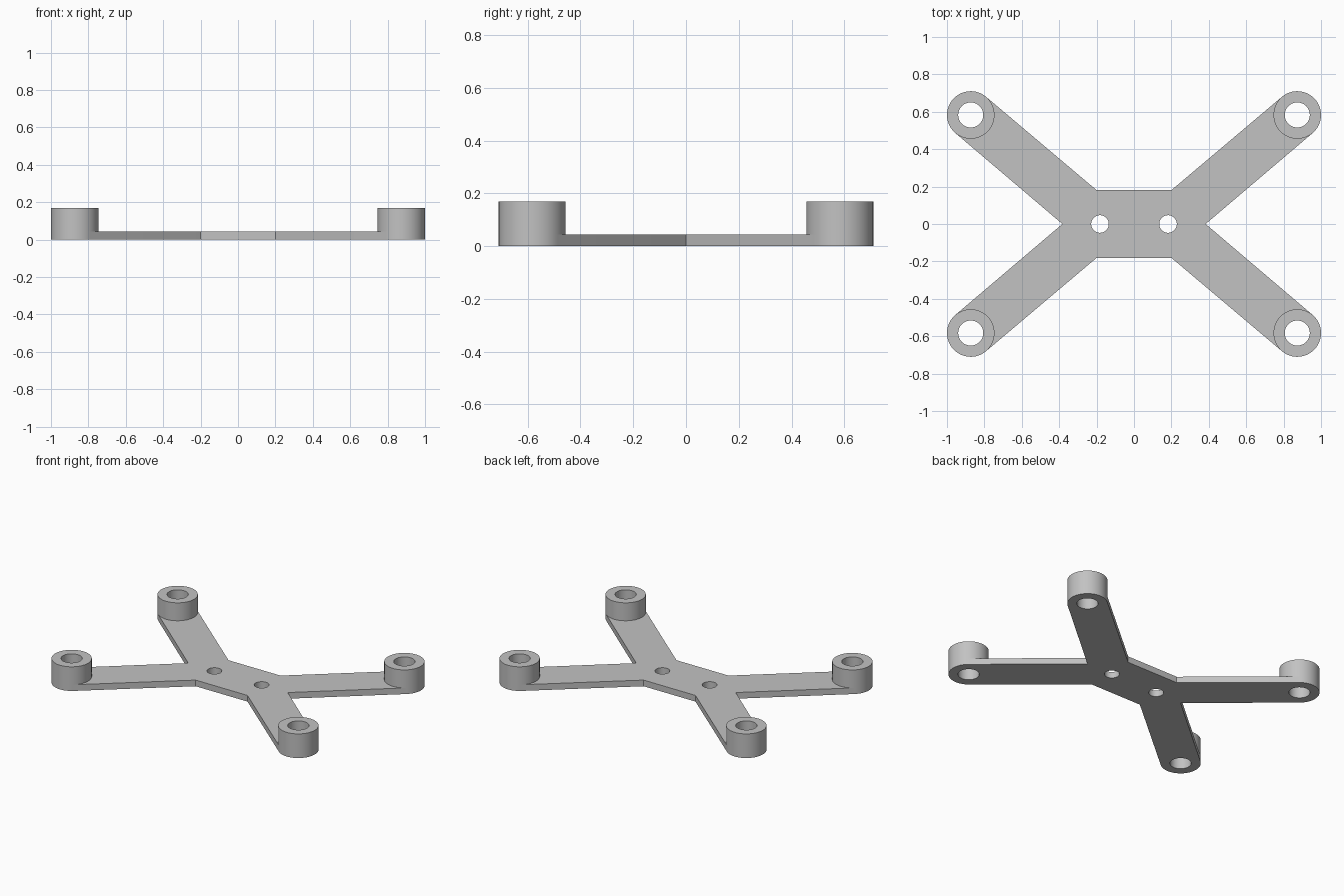
import bpy, bmesh
from math import sin, cos, pi, radians
from mathutils import Vector

if "Cube" in bpy.data.objects:
    bpy.data.objects.remove(bpy.data.objects["Cube"], do_unlink=True)

PLATE_H, BOSS_H = 0.043, 0.168
BOSS_X, BOSS_Y, BOSS_R, BORE_R = 0.873, 0.583, 0.127, 0.067
HUB_X, HUB_Y, NOTCH_X = 0.2, 0.181, 0.383
SCREW_X, SCREW_R = 0.182, 0.047
ARM_ANGLE = radians(40.25)
SEG = 64

grey = bpy.data.materials.new("plain grey")
grey.use_nodes = True
colour = (0.54, 0.54, 0.54, 1)
grey.diffuse_color = colour
grey.node_tree.nodes["Principled BSDF"].inputs["Base Color"].default_value = colour


def circle(cx, cy, r, start=ARM_ANGLE, n=SEG):
    return [(cx + r * cos(start + 2 * pi * i / n),
             cy + r * sin(start + 2 * pi * i / n)) for i in range(n)]


def finish(obj):
    obj.data.materials.clear()
    obj.data.materials.append(grey)
    bpy.ops.object.select_all(action='DESELECT')
    obj.select_set(True)
    bpy.context.view_layer.objects.active = obj
    bpy.ops.object.shade_smooth_by_angle(angle=radians(30))


# Outline of one arm: hub corner, rounded tip, side notch
quarter = [(HUB_X, HUB_Y)]
for i in range(SEG // 2 + 1):
    a = ARM_ANGLE + pi / 2 - 2 * pi * i / SEG
    quarter.append((BOSS_X + BOSS_R * cos(a), BOSS_Y + BOSS_R * sin(a)))
right_half = quarter + [(NOTCH_X, 0)] + [(x, -y) for x, y in reversed(quarter)]
outline = right_half + [(-x, y) for x, y in reversed(right_half)]

# Flat cross-shaped plate with its six through holes
loops = [outline] + [circle(s * SCREW_X, 0, SCREW_R) for s in (-1, 1)]
for sx in (-1, 1):
    for sy in (-1, 1):
        loops.append([(sx * x, sy * y) for x, y in circle(BOSS_X, BOSS_Y, BORE_R)])
curve = bpy.data.curves.new("plate_outline", 'CURVE')
curve.dimensions = '2D'
curve.fill_mode = 'BOTH'
curve.extrude = PLATE_H / 2
for pts in loops:
    spline = curve.splines.new('POLY')
    spline.points.add(len(pts) - 1)
    for p, (x, y) in zip(spline.points, pts):
        p.co = (x, y, 0, 1)
    spline.use_cyclic_u = True
helper = bpy.data.objects.new("plate_outline", curve)
bpy.context.collection.objects.link(helper)
bpy.context.view_layer.update()
mesh = bpy.data.meshes.new_from_object(
    helper.evaluated_get(bpy.context.evaluated_depsgraph_get()))
bpy.data.objects.remove(helper, do_unlink=True)
bm = bmesh.new()
bm.from_mesh(mesh)
bmesh.ops.remove_doubles(bm, verts=bm.verts, dist=0.0001)
bmesh.ops.translate(bm, verts=bm.verts, vec=Vector((0, 0, PLATE_H / 2)))
bmesh.ops.dissolve_limit(bm, angle_limit=radians(0.5), verts=bm.verts, edges=bm.edges)
bmesh.ops.recalc_face_normals(bm, faces=bm.faces)
bm.to_mesh(mesh)
bm.free()
mesh.name = "plate"
plate = bpy.data.objects.new("plate", mesh)
bpy.context.collection.objects.link(plate)
finish(plate)

# Raised tubular bosses at the four arm tips
bm = bmesh.new()
profile = [(BOSS_R, PLATE_H), (BOSS_R, BOSS_H), (BORE_R, BOSS_H), (BORE_R, PLATE_H)]
rings = [[bm.verts.new((x, y, z)) for x, y in circle(BOSS_X, BOSS_Y, r)]
         for r, z in profile]
for low, high in zip(rings, rings[1:]):
    for i in range(SEG):
        j = (i + 1) % SEG
        bm.faces.new((low[i], low[j], high[j], high[i]))
for axis in 'XY':
    bmesh.ops.mirror(bm, geom=bm.verts[:] + bm.edges[:] + bm.faces[:],
                     axis=axis, merge_dist=-1)
mesh = bpy.data.meshes.new("arm_bosses")
bm.to_mesh(mesh)
bm.free()
bosses = bpy.data.objects.new("arm_bosses", mesh)
bpy.context.collection.objects.link(bosses)
finish(bosses)
